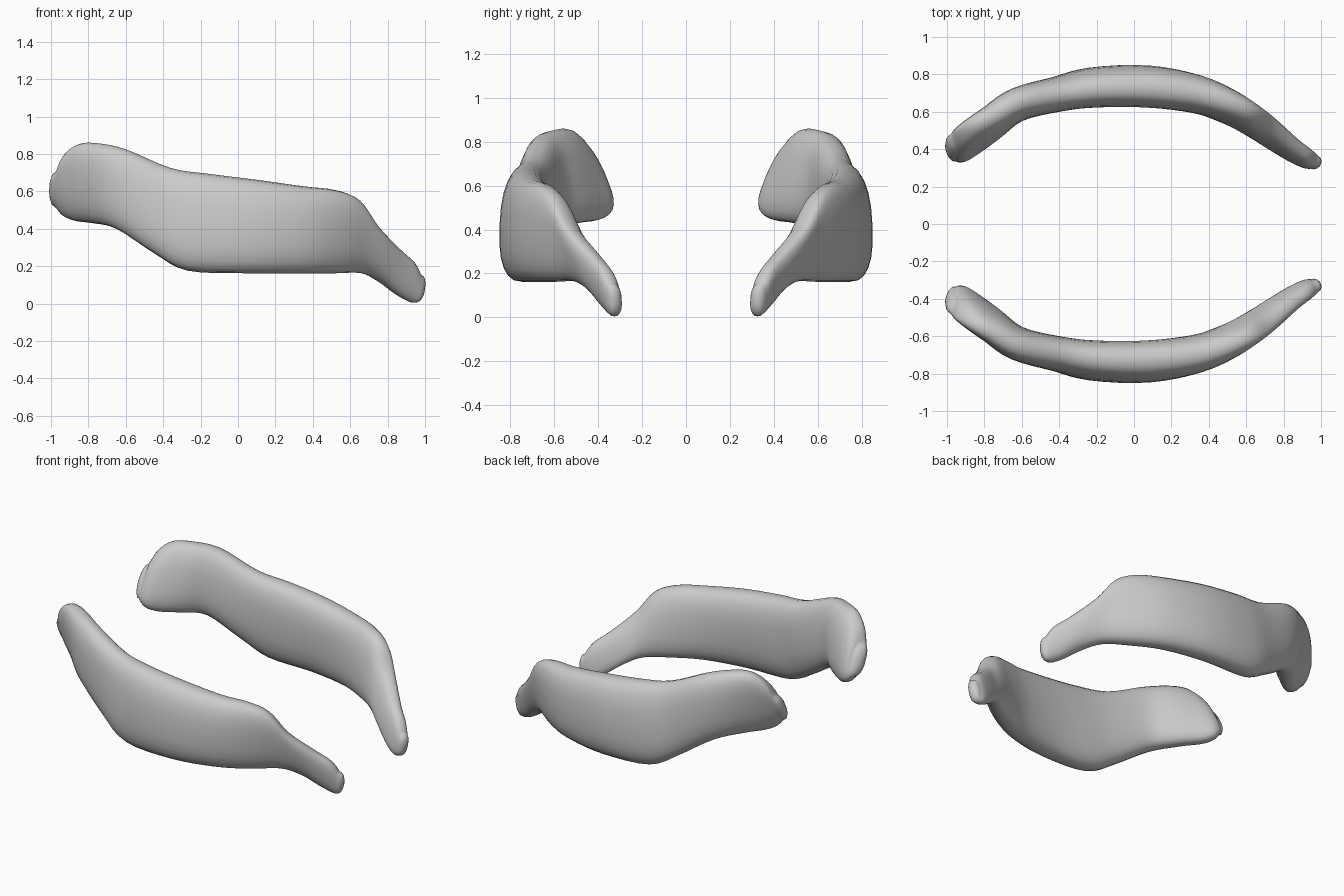
import bpy, bmesh, math
from mathutils import Vector

if "Cube" in bpy.data.objects:
    bpy.data.objects.remove(bpy.data.objects["Cube"])

# Stations along the band: top edge (x, y, z), bottom edge (x, y, z), thickness
STATIONS = [
    (-.968, -.45, .705, -.972, -.36, .515, .105),
    (-.925, -.48, .79, -.93, -.365, .47, .14),
    (-.85, -.53, .852, -.87, -.41, .442, .155),
    (-.75, -.585, .857, -.78, -.49, .43, .17),
    (-.60, -.66, .825, -.65, -.615, .40, .18),
    (-.36, -.70, .725, -.45, -.69, .27, .19),
    (-.15, -.725, .693, -.27, -.735, .176, .215),
    (.10, -.725, .662, .05, -.745, .162, .225),
    (.35, -.695, .627, .33, -.69, .162, .205),
    (.52, -.645, .607, .52, -.595, .162, .175),
    (.64, -.59, .555, .66, -.495, .162, .145),
    (.735, -.525, .42, .76, -.42, .115, .125),
    (.85, -.425, .30, .85, -.365, .048, .11),
    (.935, -.365, .225, .92, -.33, .008, .095),
    (.975, -.335, .155, .955, -.325, .006, .075),
]
SIDES = 24
STEPS = 4


def spline(p0, p1, p2, p3, t):
    return [.5 * (2 * b + (c - a) * t + (2 * a - 5 * b + 4 * c - d) * t * t
                  + (3 * b - a - 3 * c + d) * t ** 3)
            for a, b, c, d in zip(p0, p1, p2, p3)]


def sections():
    n = len(STATIONS)
    rows = []
    for i in range(n - 1):
        quad = [STATIONS[min(max(i + k, 0), n - 1)] for k in (-1, 0, 1, 2)]
        rows += [spline(*quad, s / STEPS) for s in range(STEPS)]
    rows.append(STATIONS[-1])
    return [(Vector(r[:3]), Vector(r[3:6]), r[6]) for r in rows]


def ring(bm, top, bottom, thick, side, shift, scale):
    # Rounded-box section leaning along the top-to-bottom line
    mid, half = (top + bottom) / 2 + shift, (top - bottom) / 2
    verts = []
    for k in range(SIDES):
        a = 2 * math.pi * k / SIDES
        c, s = math.cos(a), math.sin(a)
        u = math.copysign(abs(c) ** .8, c) * scale
        v = math.copysign(abs(s) ** .8, s) * scale
        verts.append(bm.verts.new(mid + half * v + side * (u * thick / 2)))
    return verts


# Curved side band, mirrored front to back
bm = bmesh.new()
secs = sections()
mids = [(t + b) / 2 for t, b, _ in secs]
rings = []
last = len(secs) - 1
for i, (t, b, w) in enumerate(secs):
    along = mids[min(i + 2, last)] - mids[max(i - 2, 0)]
    if i in (0, last):
        along = mids[min(i + 6, last)] - mids[max(i - 6, 0)]
    along.z = 0
    along.normalize()
    side = Vector((along.y, -along.x, 0))
    caps = [(0, 1)]
    if i in (0, last):
        angles = [math.radians(d) for d in (0, 25, 50, 75)]
        caps = [(.035 * math.sin(a), math.cos(a)) for a in angles]
        if i == 0:
            caps = [(-d, s) for d, s in reversed(caps)]
    for d, s in caps:
        rings.append(ring(bm, t, b, w, side, along * d, s))
for r0, r1 in zip(rings, rings[1:]):
    for k in range(SIDES):
        j = (k + 1) % SIDES
        bm.faces.new((r0[k], r0[j], r1[j], r1[k]))
bm.faces.new(rings[0][::-1])
bm.faces.new(rings[-1])
bmesh.ops.recalc_face_normals(bm, faces=bm.faces)
for f in bm.faces:
    f.smooth = True
mesh = bpy.data.meshes.new("side_bands")
bm.to_mesh(mesh)
bm.free()
band = bpy.data.objects.new("side_bands", mesh)
bpy.context.collection.objects.link(band)
mirror = band.modifiers.new("mirror", 'MIRROR')
mirror.use_axis = (False, True, False)
mirror.use_clip = False
